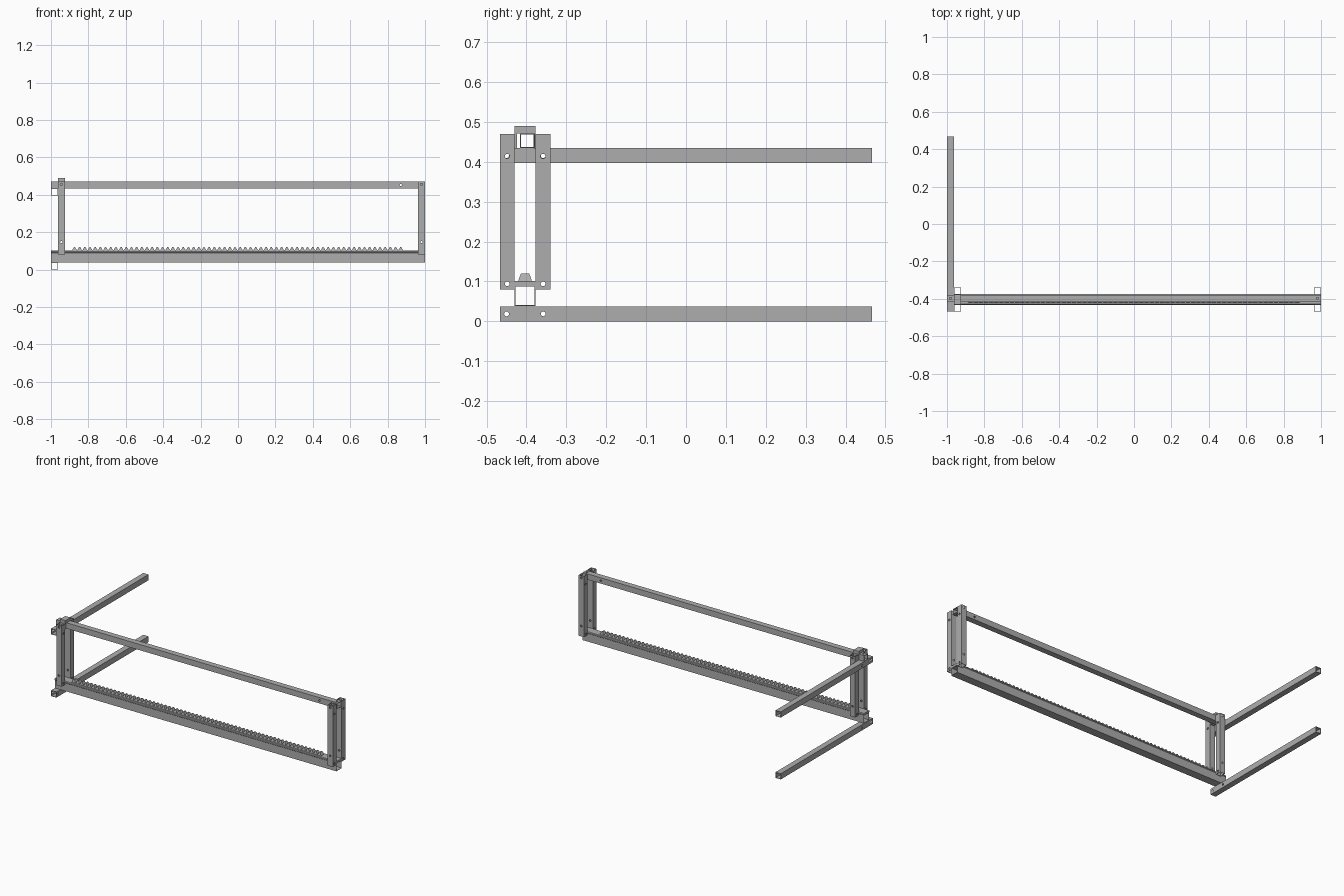
import bpy, bmesh
from mathutils import Matrix, Vector

if "Cube" in bpy.data.objects:
    bpy.data.objects.remove(bpy.data.objects["Cube"], do_unlink=True)

steel = bpy.data.materials.new("steel_grey")
steel.use_nodes = True
steel.diffuse_color = (0.42, 0.42, 0.42, 1)
steel.node_tree.nodes["Principled BSDF"].inputs["Base Color"].default_value = steel.diffuse_color

T = 0.037          # square tube width
WALL = 0.0025
HOLE = 0.006
YC = -0.4035       # centre line of the frame


def make_object(name, bm):
    bmesh.ops.recalc_face_normals(bm, faces=bm.faces)
    mesh = bpy.data.meshes.new(name)
    bm.to_mesh(mesh)
    bm.free()
    mesh.materials.append(steel)
    obj = bpy.data.objects.new(name, mesh)
    bpy.context.collection.objects.link(obj)
    return obj


def place(axis, along, u, v):
    """Point at a distance along an axis, with u and v the other two axes in order."""
    co = [u, v]
    co.insert("xyz".index(axis), along)
    return co


def rect(u0, u1, v0, v1):
    return [(u0, v0), (u1, v0), (u1, v1), (u0, v1)]


def drill(obj, holes):
    """Cut round holes; each is (axis, centre)."""
    bm = bmesh.new()
    turn = {"x": Matrix.Rotation(1.5708, 4, "Y"), "y": Matrix.Rotation(1.5708, 4, "X"),
            "z": Matrix.Identity(4)}
    for axis, centre in holes:
        bmesh.ops.create_cone(bm, cap_ends=True, segments=16, radius1=HOLE, radius2=HOLE,
                              depth=T * 1.3, matrix=Matrix.Translation(Vector(centre)) @ turn[axis])
    cutter = make_object("hole_cutter", bm)
    cutter.hide_render = True
    mod = obj.modifiers.new("holes", "BOOLEAN")
    mod.object = cutter
    mod.operation = "DIFFERENCE"
    mod.solver = "EXACT"
    mod.use_self = True
    bpy.context.view_layer.objects.active = obj
    bpy.ops.object.modifier_apply(modifier=mod.name)
    bpy.data.objects.remove(cutter, do_unlink=True)


def tube(name, axis, start, end, u0, u1, v0, v1, holes=()):
    """Open-ended square tube."""
    bm = bmesh.new()
    loops = []
    for inset in (0, WALL):
        for along in (start, end):
            pts = rect(u0 + inset, u1 - inset, v0 + inset, v1 - inset)
            loops.append([bm.verts.new(place(axis, along, *p)) for p in pts])
    for a, b in ((0, 1), (1, 3), (3, 2), (2, 0)):
        for i in range(4):
            j = (i + 1) % 4
            bm.faces.new((loops[a][i], loops[a][j], loops[b][j], loops[b][i]))
    obj = make_object(name, bm)
    if holes:
        drill(obj, holes)
    return obj


def prism(name, axis, start, end, outline):
    """Solid extrusion of an outline."""
    bm = bmesh.new()
    face = bm.faces.new([bm.verts.new(place(axis, start, *p)) for p in outline])
    out = bmesh.ops.extrude_face_region(bm, geom=[face])
    moved = [g for g in out["geom"] if isinstance(g, bmesh.types.BMVert)]
    bmesh.ops.translate(bm, verts=moved, vec=place(axis, end - start, 0, 0))
    return make_object(name, bm)


# Two long arms running back from the right end
for name, z in (("lower_arm", 0), ("upper_arm", 0.397)):
    holes = [("x", (-1 + T / 2, y, z + T / 2)) for y in (-0.45, -0.358)]
    tube(name, "y", -0.467, 0.467, -1, -1 + T, z, z + T, holes)

# Paired posts at each end, on either side of the beams
for side, x in (("right", -1 + T), ("left", 1 - T)):
    for depth, y in (("front", -0.467), ("back", -0.377)):
        mx, my = x + T / 2, y + T / 2
        holes = [("x", (mx, my, z)) for z in (0.094, 0.414)]
        holes += [("y", (mx, my, z)) for z in (0.147, 0.456)]
        tube(f"{side}_{depth}_post", "z", 0.08, 0.47, x, x + T, y, y + T, holes)

# Top beam
tube("top_beam", "x", -1, 1, -0.416, -0.379, 0.434, 0.471,
     [("z", (x, -0.3975, 0.4525)) for x in (-0.981, 0.981)] + [("y", (0.87, -0.3975, 0.4525))])

# Saddle over the top beam between the right posts
prism("beam_saddle", "x", -1 + T, -1 + 2 * T,
      [(-0.43, 0.433), (-0.424, 0.433), (-0.424, 0.471), (-0.382, 0.471),
       (-0.382, 0.433), (-0.377, 0.433), (-0.377, 0.49), (-0.43, 0.49)])

# Bottom beam: deep tube with a thicker top lip
tube("bottom_beam", "x", -1, 1, -0.43, -0.377, 0.038, 0.09)
prism("bottom_beam_lip", "x", -1, 1,
      [(YC - 0.025, 0.088), (YC + 0.025, 0.088), (YC + 0.029, 0.092), (YC + 0.029, 0.097),
       (YC + 0.025, 0.101), (YC - 0.025, 0.101), (YC - 0.029, 0.097), (YC - 0.029, 0.092)])

# Toothed rack: a saw-tooth outline extruded across the beam
first, last, count = -0.888, 0.884, 64
pitch = (last - first) / count
outline = [(first, 0.1), (last, 0.1)]
for i in reversed(range(count)):
    x = first + i * pitch
    outline += [(x + pitch * f, z) for f, z in ((0.92, 0.105), (0.62, 0.12), (0.38, 0.12), (0.08, 0.105))]
rack = prism("toothed_rack", "y", YC - 0.016, YC + 0.016, outline)
# Taper the tooth tips across their width
for v in rack.data.vertices:
    if v.co.z > 0.11:
        v.co.y = YC + (v.co.y - YC) * 0.65
